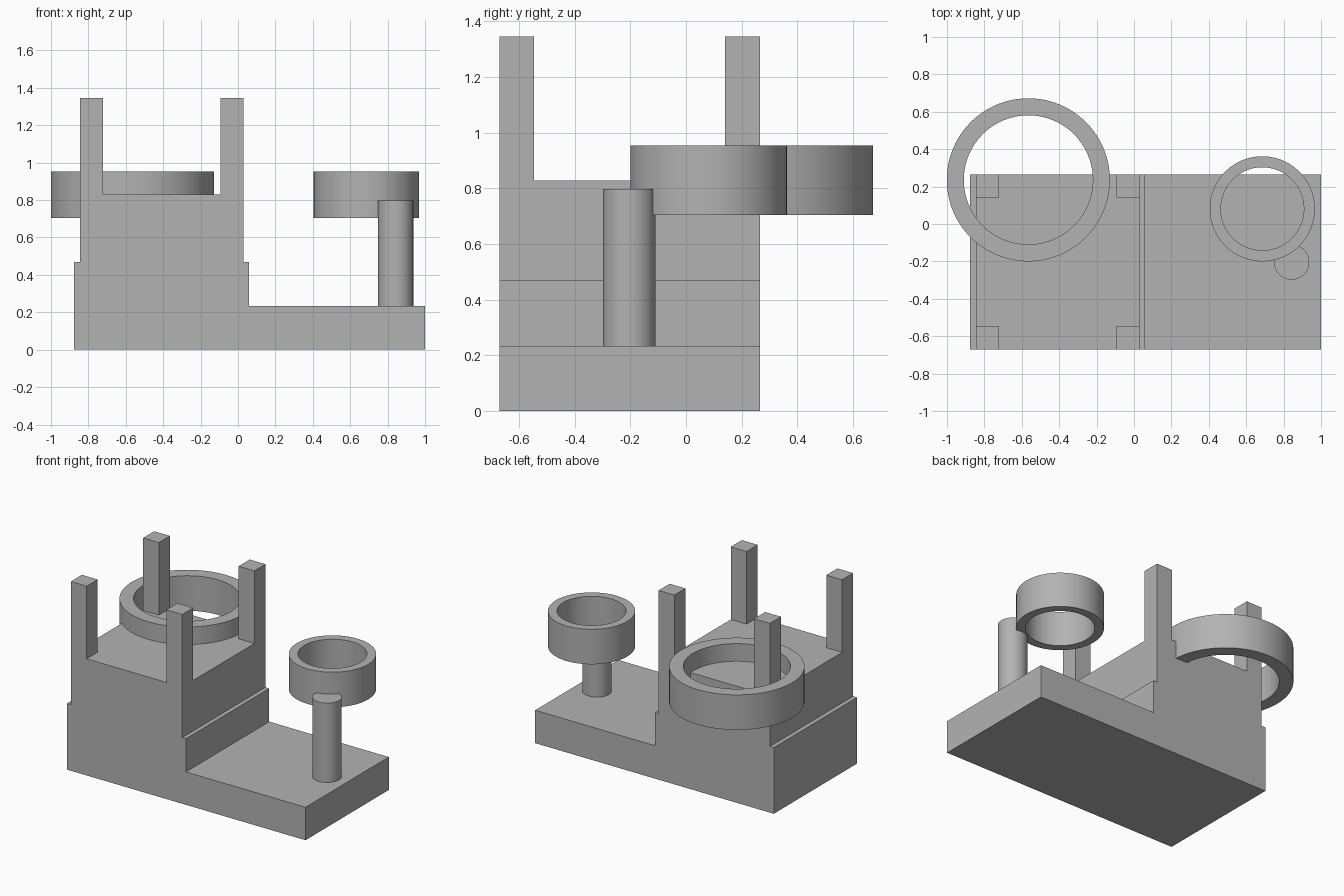
import bpy
import bmesh
from math import cos, sin, tau, radians

if "Cube" in bpy.data.objects:
    bpy.data.objects.remove(bpy.data.objects["Cube"], do_unlink=True)

# One plain material for every part
GREY = (0.45, 0.45, 0.45, 1)
grey = bpy.data.materials.new("plain grey")
grey.use_nodes = True
grey.diffuse_color = GREY
grey.node_tree.nodes["Principled BSDF"].inputs["Base Color"].default_value = GREY

FRONT, BACK = -0.67, 0.265
DECK, SHELF, SEAT, POST_TOP = 0.234, 0.47, 0.829, 1.345
LEFT, RIGHT = -0.845, 0.03
POST = 0.124
SIDES = 96


def finish(name, bm, smooth=False):
    bmesh.ops.recalc_face_normals(bm, faces=bm.faces)
    mesh = bpy.data.meshes.new(name)
    bm.to_mesh(mesh)
    bm.free()
    mesh.materials.append(grey)
    obj = bpy.data.objects.new(name, mesh)
    bpy.context.collection.objects.link(obj)
    if smooth:
        bpy.ops.object.select_all(action="DESELECT")
        obj.select_set(True)
        bpy.context.view_layer.objects.active = obj
        bpy.ops.object.shade_smooth_by_angle(angle=radians(30))
    return obj


def extrude(name, points, direction):
    bm = bmesh.new()
    face = bm.faces.new([bm.verts.new(p) for p in points])
    new = bmesh.ops.extrude_face_region(bm, geom=[face], use_keep_orig=True)["geom"]
    moved = [v for v in new if isinstance(v, bmesh.types.BMVert)]
    bmesh.ops.translate(bm, vec=direction, verts=moved)
    return finish(name, bm)


def cylinder(name, x, y, radius, bottom, top):
    bm = bmesh.new()
    bmesh.ops.create_cone(bm, cap_ends=True, segments=SIDES, radius1=radius,
                          radius2=radius, depth=top - bottom)
    bmesh.ops.translate(bm, vec=(x, y, (top + bottom) / 2), verts=bm.verts)
    return finish(name, bm, True)


def ring(name, x, y, outer, inner, bottom, top):
    bm = bmesh.new()
    section = [(outer, bottom), (outer, top), (inner, top), (inner, bottom)]
    loops = [[bm.verts.new((x + r * cos(tau * i / SIDES), y + r * sin(tau * i / SIDES), z))
              for i in range(SIDES)] for r, z in section]
    for k in range(4):
        a, b = loops[k], loops[(k + 1) % 4]
        for i in range(SIDES):
            j = (i + 1) % SIDES
            bm.faces.new((a[i], a[j], b[j], b[i]))
    return finish(name, bm, True)


# Stepped body: low deck on one side, raised block with narrow shelves
profile = [(-0.876, 0), (1, 0), (1, DECK), (0.06, DECK), (0.06, SHELF), (RIGHT, SHELF),
           (RIGHT, SEAT), (LEFT, SEAT), (LEFT, SHELF), (-0.876, SHELF)]
extrude("stepped_body", [(x, FRONT, z) for x, z in profile], (0, BACK - FRONT, 0))

# Four corner posts on the raised block
for side, x in (("right", LEFT), ("left", RIGHT - POST)):
    for end, y in (("front", FRONT), ("back", BACK - POST)):
        corners = [(x, y, SEAT), (x + POST, y, SEAT),
                   (x + POST, y + POST, SEAT), (x, y + POST, SEAT)]
        extrude(f"{end}_{side}_post", corners, (0, 0, POST_TOP - SEAT))

# Rings and the support column
ring("large_ring", -0.565, 0.236, 0.436, 0.345, 0.705, 0.954)
ring("small_ring", 0.686, 0.081, 0.281, 0.222, 0.705, 0.954)
cylinder("support_column", 0.843, -0.204, 0.094, DECK, 0.798)
